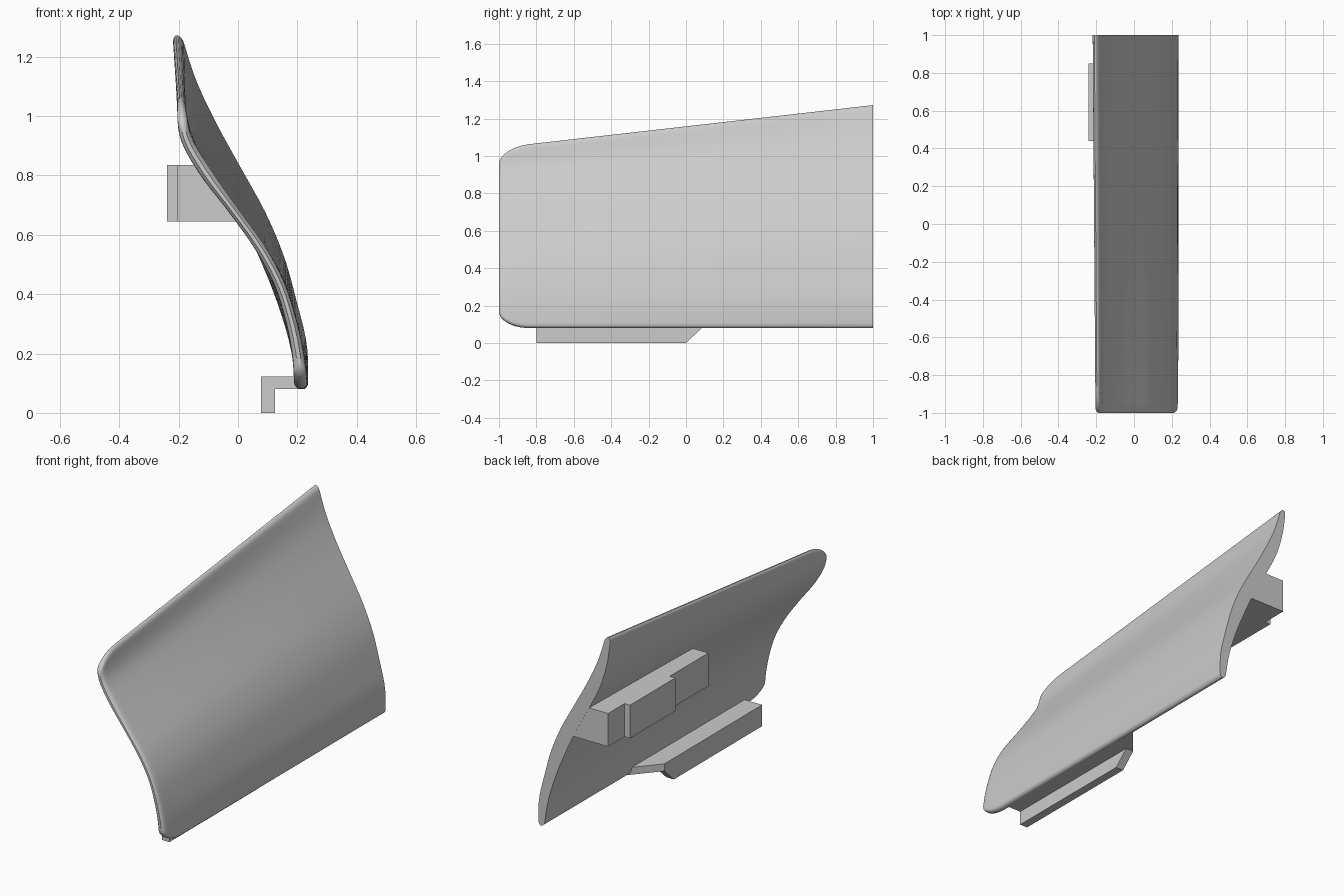
import bpy, bmesh, math

if "Cube" in bpy.data.objects:
    bpy.data.objects.remove(bpy.data.objects["Cube"])

grey = bpy.data.materials.new("light grey")
grey.use_nodes = True
grey.diffuse_color = (0.6, 0.6, 0.6, 1)
grey.node_tree.nodes["Principled BSDF"].inputs["Base Color"].default_value = (0.6, 0.6, 0.6, 1)


def finish(name, bm, smooth=False):
    bmesh.ops.recalc_face_normals(bm, faces=bm.faces)
    mesh = bpy.data.meshes.new(name)
    bm.to_mesh(mesh)
    bm.free()
    mesh.materials.append(grey)
    obj = bpy.data.objects.new(name, mesh)
    bpy.context.collection.objects.link(obj)
    if smooth:
        bpy.ops.object.select_all(action="DESELECT")
        obj.select_set(True)
        bpy.context.view_layer.objects.active = obj
        bpy.ops.object.shade_smooth_by_angle(angle=math.radians(40))
    return obj


def loft(name, rings, smooth=False):
    """Skin a row of equal closed rings and cap both ends."""
    bm = bmesh.new()
    rows = [[bm.verts.new(p) for p in ring] for ring in rings]
    n = len(rows[0])
    for a, b in zip(rows, rows[1:]):
        for i in range(n):
            j = (i + 1) % n
            bm.faces.new((a[i], a[j], b[j], b[i]))
    bm.faces.new(rows[0])
    bm.faces.new(rows[-1])
    return finish(name, bm, smooth)


def spline(pts, t):
    """Smooth curve through evenly spaced values."""
    s = t * (len(pts) - 1)
    i = min(int(s), len(pts) - 2)
    u = s - i
    b, c = pts[i], pts[i + 1]
    a = pts[i - 1] if i else 2 * b - c
    d = pts[i + 2] if i + 2 < len(pts) else 2 * c - b
    return b + 0.5 * u * (c - a + u * (2*a - 5*b + 4*c - d + u * (3*(b - c) + d - a)))


def lerp(a, b, k):
    return a + (b - a) * k


# Inner and outer x of the curved panel, bottom to top, at each end
FRONT_IN = [.19, .182, .158, .118, .05, -.037, -.13, -.195, -.205]
FRONT_OUT = [.236, .222, .195, .155, .09, .003, -.082, -.155, -.18]
BACK_IN = [.2, .175, .13, .07, 0, -.08, -.155, -.2, -.222]
BACK_OUT = [.237, .232, .197, .155, .092, .01, -.072, -.142, -.19]
BOTTOM = 0.08
EDGE = [0, .002, .006, .012, .02]
STEPS = EDGE + [i / 28 for i in range(1, 28)] + [1 - e for e in reversed(EDGE)]


def panel_ring(y):
    k = (y + 1) / 2
    top = lerp(1.045, 1.272, k)
    # rounded front corners and rounded front rim
    c = max(0, (-0.84 - y) / 0.16)
    inset = 0.09 * (1 - math.sqrt(max(0, 1 - c * c)))
    e = max(0, 1 - (y + 1) / 0.025)
    rim = max(0.35, math.sqrt(1 - e * e))
    inner, outer = [], []
    for s in STEPS:
        z = lerp(BOTTOM + inset, top - inset, s)
        t = (z - BOTTOM) / (top - BOTTOM)
        xi = lerp(spline(FRONT_IN, t), spline(BACK_IN, t), k)
        xo = lerp(spline(FRONT_OUT, t), spline(BACK_OUT, t), k)
        q = max(0, 1 - min(s, 1 - s) / 0.02)
        half = (xo - xi) / 2 * rim * max(0.25, math.sqrt(1 - q * q))
        mid = (xi + xo) / 2
        inner.append((mid - half, y, z))
        outer.append((mid + half, y, z))
    return inner + outer[::-1]


# Curved panel
ys = [-1, -.998, -.993, -.985, -.975, -.95, -.92, -.88, -.84]
ys += [lerp(-.84, 1, i / 12) for i in range(1, 13)]
loft("curved_panel", [panel_ring(y) for y in ys], True)

# Upper stepped mounting block, its inner side slanted into the panel
steps = [(-.205, .999), (-.205, .85), (-.24, .85), (-.24, .44), (-.205, .44), (-.205, .09)]


def block_ring(z, x):
    return [(px, py, z) for px, py in steps + [(x, .09), (x, .999)]]


loft("upper_mount", [block_ring(.645, .04), block_ring(.835, -.075)])

# Lower bracket: flange with a slanted end, and a leg with a chamfered end
flange = [(.077, -.8), (.21, -.8), (.21, .24), (.077, .085)]
loft("lower_flange", [[(x, y, z) for x, y in flange] for z in (.08, .122)])

leg = [(-.8, 0), (0, 0), (.085, .08), (-.8, .08)]
loft("lower_leg", [[(x, y, z) for y, z in leg] for x in (.077, .125)])
